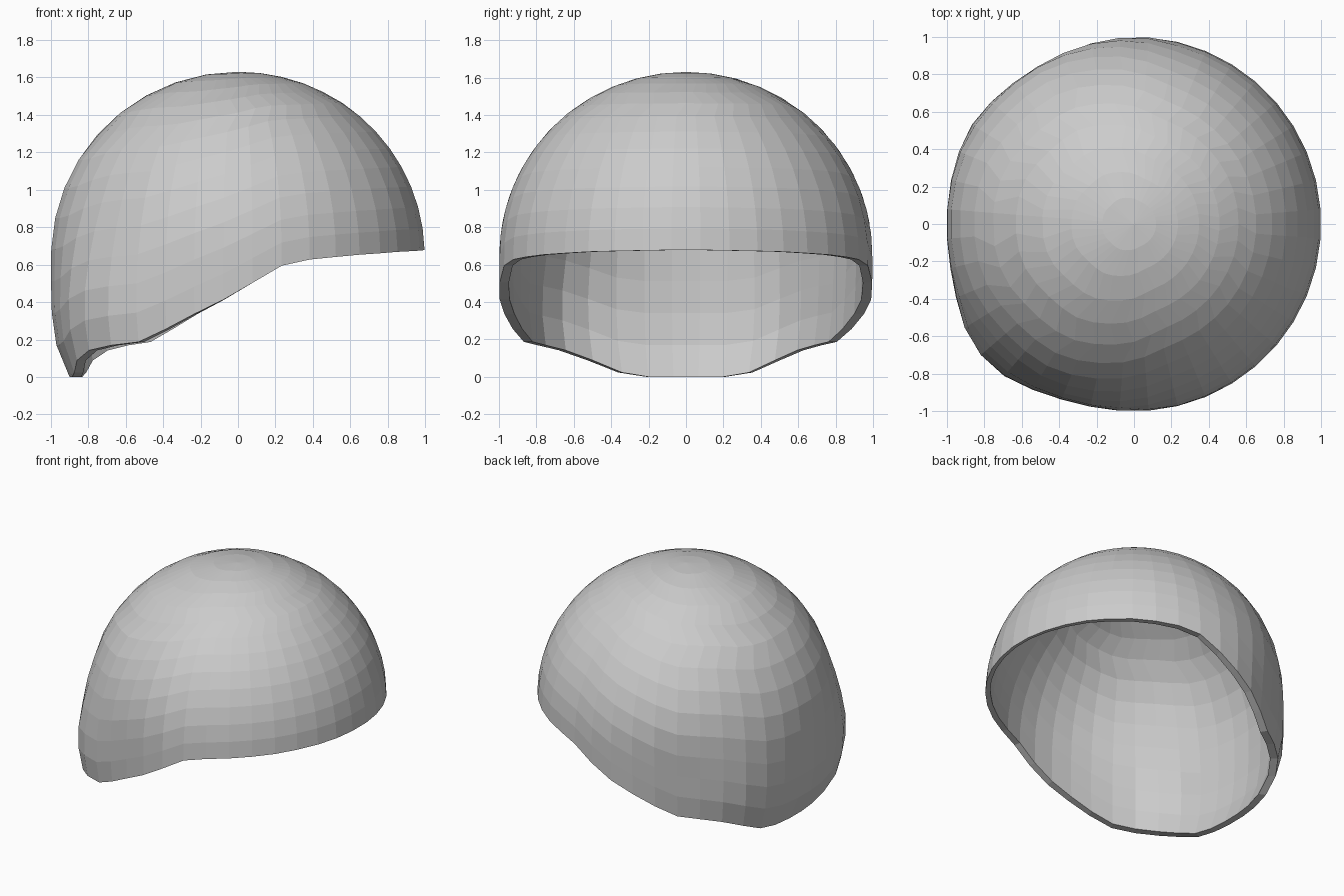
import bpy, bmesh, math

if "Cube" in bpy.data.objects:
    bpy.data.objects.remove(bpy.data.objects["Cube"])

SEGMENTS, ROWS, MID = 40, 13, 0.65   # MID = height of the widest ring

# Rim height by azimuth in degrees away from +x, same on both sides
RIM = [(0, .68), (30, .67), (53, .65), (72, .62), (79, .58), (90, .45), (102, .35),
       (120, .19), (135, .16), (145, .12), (155, .03), (166, .0), (180, .0)]


def rim_height(deg):
    a = abs(deg)
    for (a0, z0), (a1, z1) in zip(RIM, RIM[1:]):
        if a <= a1:
            return z0 + (z1 - z0) * (a - a0) / (a1 - a0)
    return RIM[-1][1]


def bump(deg, centre, width):
    return math.exp(-((deg - centre) / width) ** 2)


def shell_point(deg, s, wall):
    """Point on the shell: s = 0 at the crown, 1 at the rim, wall = inset."""
    th = math.radians(deg)
    run = s * (math.pi / 2 + MID - rim_height(deg))
    if run < math.pi / 2:                                   # dome
        r, z = math.sin(run), MID + .98 * math.cos(run)
    else:                                                   # hanging skirt
        z = MID - (run - math.pi / 2)
        r = 1 - .10 * ((MID - z) / MID) ** 4
    # Corner bulges, growing downwards
    low = min(1, max(0, (.95 - z) / .6))
    low = low * low * (3 - 2 * low)
    r += low * (.085 * bump(deg, -138, 20) + .02 * bump(deg, 150, 15)
                - .03 * bump(deg, 118, 18))
    # Inner skin
    r *= 1 - wall
    if z > MID:
        z = MID + (z - MID) * (1 - wall)
    return r * math.cos(th), r * math.sin(th), z


def wall_at(deg):
    return .02 + .035 * min(1, abs(deg) / 100)


bm = bmesh.new()
angles = [-180 + 360 * (i + .5) / SEGMENTS for i in range(SEGMENTS)]
rings = []
# Outer skin down to the rim, then the inner skin back up
for inner in (False, True):
    rows = range(1, ROWS + 1) if not inner else range(ROWS, 0, -1)
    for j in rows:
        rings.append([bm.verts.new(shell_point(
            a + (4.5 if j % 2 and j < 6 else 0) * (1 if a < 175 else 0),
            j / ROWS, wall_at(a) if inner else 0)) for a in angles])
for upper, lower in zip(rings, rings[1:]):
    for i in range(SEGMENTS):
        k = (i + 1) % SEGMENTS
        bm.faces.new((upper[i], lower[i], lower[k], upper[k]))

# Close the crown on both skins
for ring, z in ((rings[0], MID + .98), (rings[-1], MID + .98 * .96)):
    tip = bm.verts.new((0, 0, z))
    for i in range(SEGMENTS):
        bm.faces.new((tip, ring[i], ring[(i + 1) % SEGMENTS]))
bmesh.ops.recalc_face_normals(bm, faces=bm.faces)

mesh = bpy.data.meshes.new("helmet_shell")
bm.to_mesh(mesh)
bm.free()
shell = bpy.data.objects.new("helmet_shell", mesh)
bpy.context.collection.objects.link(shell)

grey = bpy.data.materials.new("plain_grey")
grey.diffuse_color = (.6, .6, .6, 1)
grey.use_nodes = True
grey.node_tree.nodes["Principled BSDF"].inputs["Base Color"].default_value = grey.diffuse_color
mesh.materials.append(grey)
